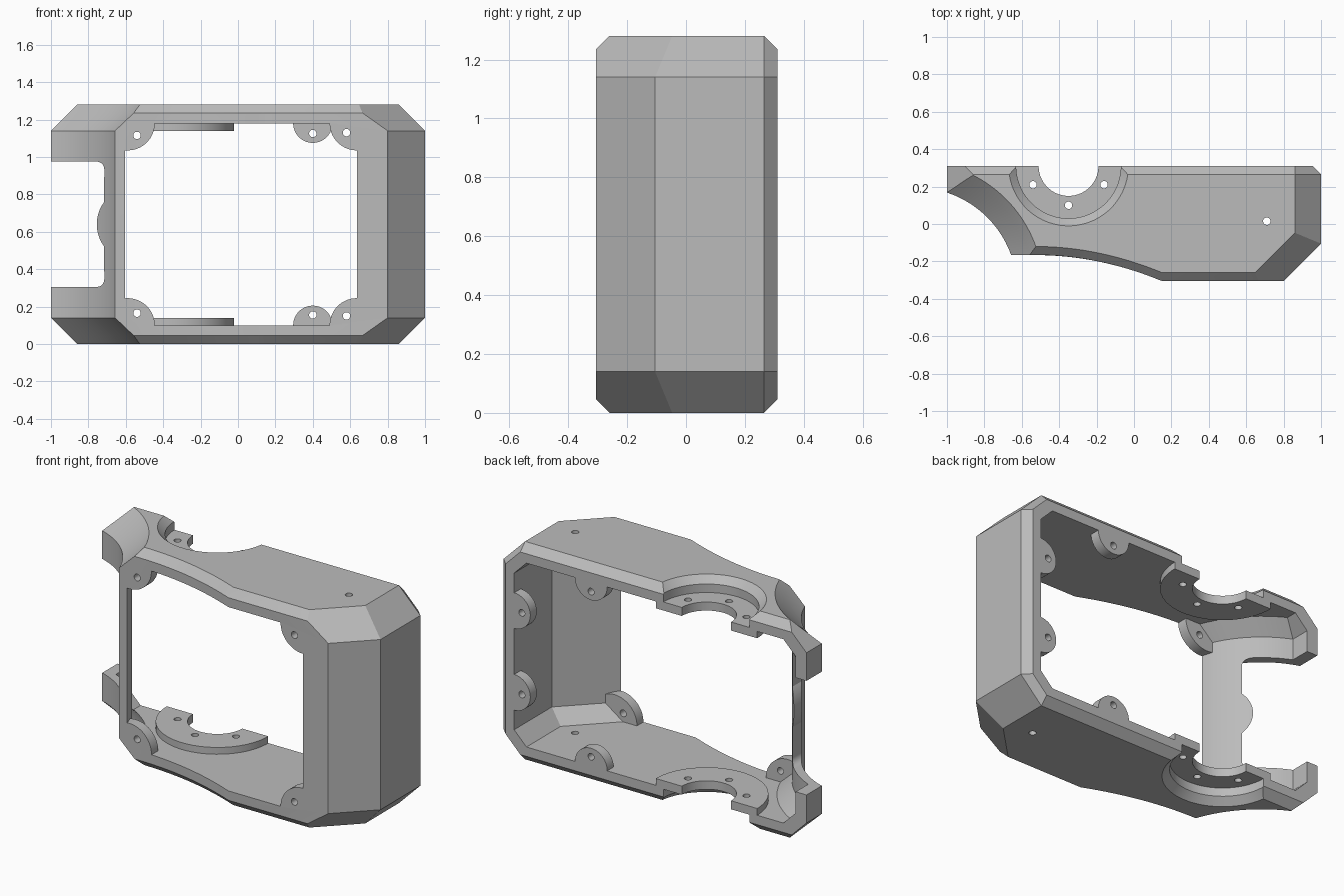
import bpy
import bmesh
from math import sin, cos, pi, sqrt, asin, atan2

H = 1.28                      # overall height; the frame is symmetric about H / 2
CX, CY, R = -1.17, -0.35, 0.545   # scooped left corner: centre and radius
HUB = (-0.35, 0.31)           # centre of the round hub recess

cube = bpy.data.objects.get("Cube")
if cube:
    bpy.data.objects.remove(cube, do_unlink=True)

grey = bpy.data.materials.new("plain grey")
grey.use_nodes = True
colour = (0.5, 0.5, 0.5, 1)
grey.diffuse_color = colour
grey.node_tree.nodes["Principled BSDF"].inputs["Base Color"].default_value = colour


def loft(name, rings, along_y=False):
    """Skin a stack of (offset, outline) rings into a closed solid."""
    bm = bmesh.new()
    loops = []
    for w, pts in rings:
        loops.append([bm.verts.new((u, w, v) if along_y else (u, v, w)) for u, v in pts])
    n = len(loops[0])
    for a, b in zip(loops, loops[1:]):
        for i in range(n):
            j = (i + 1) % n
            bm.faces.new((a[i], a[j], b[j], b[i]))
    bm.faces.new(loops[0])
    bm.faces.new(loops[-1])
    bmesh.ops.remove_doubles(bm, verts=bm.verts, dist=1e-5)
    bmesh.ops.recalc_face_normals(bm, faces=bm.faces)
    mesh = bpy.data.meshes.new(name)
    bm.to_mesh(mesh)
    bm.free()
    mesh.materials.append(grey)
    obj = bpy.data.objects.new(name, mesh)
    bpy.context.collection.objects.link(obj)
    return obj


def circle(c, r, n=48):
    return [(c[0] + r * cos(2 * pi * (i + 0.5) / n), c[1] + r * sin(2 * pi * (i + 0.5) / n))
            for i in range(n)]


def rod(c, r, lo, hi, along_y=False, n=48):
    return loft("cutter", [(lo, circle(c, r, n)), (hi, circle(c, r, n))], along_y)


def cut(target, tool):
    """Subtract the tool and discard it."""
    tool.hide_render = True
    mod = target.modifiers.new("cut", "BOOLEAN")
    mod.operation = "DIFFERENCE"
    mod.solver = "EXACT"
    mod.object = tool
    bpy.context.view_layer.objects.active = target
    bpy.ops.object.modifier_apply(modifier=mod.name)
    bpy.data.objects.remove(tool, do_unlink=True)


def scoop(x_start, r, end_angle, n=20):
    """Arc of the scooped corner, from its left end round to end_angle."""
    dx = x_start - CX
    start = atan2(sqrt(r * r - dx * dx), dx)
    return [(CX + r * cos(t), CY + r * sin(t))
            for t in (start + (end_angle - start) * i / n for i in range(n + 1))]


def outer(e, f):
    """Outside plan: e insets the sides, f insets front and back."""
    r = R + e
    y0 = -0.165 + f
    pts = [(-1 + e, 0.31 - f)] + scoop(-1 + e, r, asin((y0 - CY) / r))
    x0 = pts[-1][0]
    for i in range(1, 17):    # swept front edge
        x = x0 + (0.15 - x0) * i / 16
        pts.append((x, y0 - max(0, x + 0.53) ** 2 / 3.3))
    diag = 1.105 - e * sqrt(2)
    y = -0.305 + f
    b = 0.045 - f             # bevel on the back edge
    return pts + [(y + diag, y), (1 - e, 1 - e - diag), (1 - e, 0.265), (1 - e - b, 0.265 + b)]


def inner(e):
    """Inside plan, running out through front and back."""
    r = R + 0.05 + e
    diag = 0.94 - e * sqrt(2)
    pts = [(-0.93 + e, 0.5)] + scoop(-0.93 + e, r, 0)
    return pts + [(CX + r, -0.5), (diag - 0.5, -0.5), (0.9 - e, 0.9 - e - diag), (0.9 - e, 0.5)]


# Outer body with bevelled top and bottom
low = [(0, 0.14, 0.045), (0.045, 0.095, 0), (0.14, 0, 0)]
levels = low + [(H - z, e, f) for z, e, f in reversed(low)]
frame = loft("housing_frame", [(z, outer(e, f)) for z, e, f in levels])

# Hollow interior; mounting ears and hub plates are left standing in it
hollow = loft("hollow", [(z, inner(e)) for z, e in
                         [(0.1, 0.08), (0.18, 0), (H - 0.18, 0), (H - 0.1, 0.08)]])
# ear: centre, radius, depth range, screw hole centre
ears = [((-0.59, 0.1), 0.145, (-0.6, -0.105), (-0.54, 0.165)),
        ((0.635, 0.1), 0.145, (-0.6, -0.245), (0.58, 0.15)),
        ((0.4, 0.1), 0.105, (0.25, 0.6), (0.4, 0.155)),
        ((0.9, 0.4), 0.105, (0.25, 0.6), (0.85, 0.4))]


def both(p):
    """A point and its mirror image in height."""
    return (p, (p[0], H - p[1]))


for centre, radius, (lo, hi), hole in ears:
    for c in both(centre):
        cut(hollow, rod(c, radius, lo, hi, True))
cut(hollow, rod(HUB, 0.33, -0.2, 0.14))
cut(hollow, rod(HUB, 0.33, H - 0.14, H + 0.2))
cut(frame, hollow)

# Screw holes in the ears
for centre, radius, (lo, hi), hole in ears:
    for c in both(hole):
        cut(frame, rod(c, 0.02, lo - 0.03, hi + 0.03, True, 16))

# Hub recesses with a bevelled rim, bore and screw holes
for flip in (False, True):
    rings = [(0.09, 0.28), (0.04, 0.28), (-0.02, 0.34)]
    cut(frame, loft("recess", [(H - z if flip else z, circle(HUB, r, 64)) for z, r in rings]))
cut(frame, rod(HUB, 0.16, -0.1, H + 0.1))
for c in [(-0.54, 0.21), (-0.35, 0.1), (-0.16, 0.21), (0.71, 0.015)]:
    cut(frame, rod(c, 0.02, -0.1, H + 0.1, n=16))

# Side opening with rounded corners and a bulging tab
half = [(-1.3, 0.305)]
for i in range(7):
    t = -pi / 2 + pi / 2 * i / 6
    half.append((-0.755 + 0.04 * cos(t), 0.345 + 0.04 * sin(t)))
for i in range(9):
    t = 0.64 * (1 - i / 8)
    half.append((-0.555 - 0.2 * cos(t), H / 2 - 0.2 * sin(t)))
profile = half + [(x, H - z) for x, z in reversed(half[:-1])]
cut(frame, loft("side_opening", [(-0.6, profile), (0.6, profile)], True))

# Smooth the curved walls, keep the edges crisp
bpy.ops.object.select_all(action="DESELECT")
frame.select_set(True)
bpy.context.view_layer.objects.active = frame
bpy.ops.object.shade_smooth_by_angle(angle=0.42)
